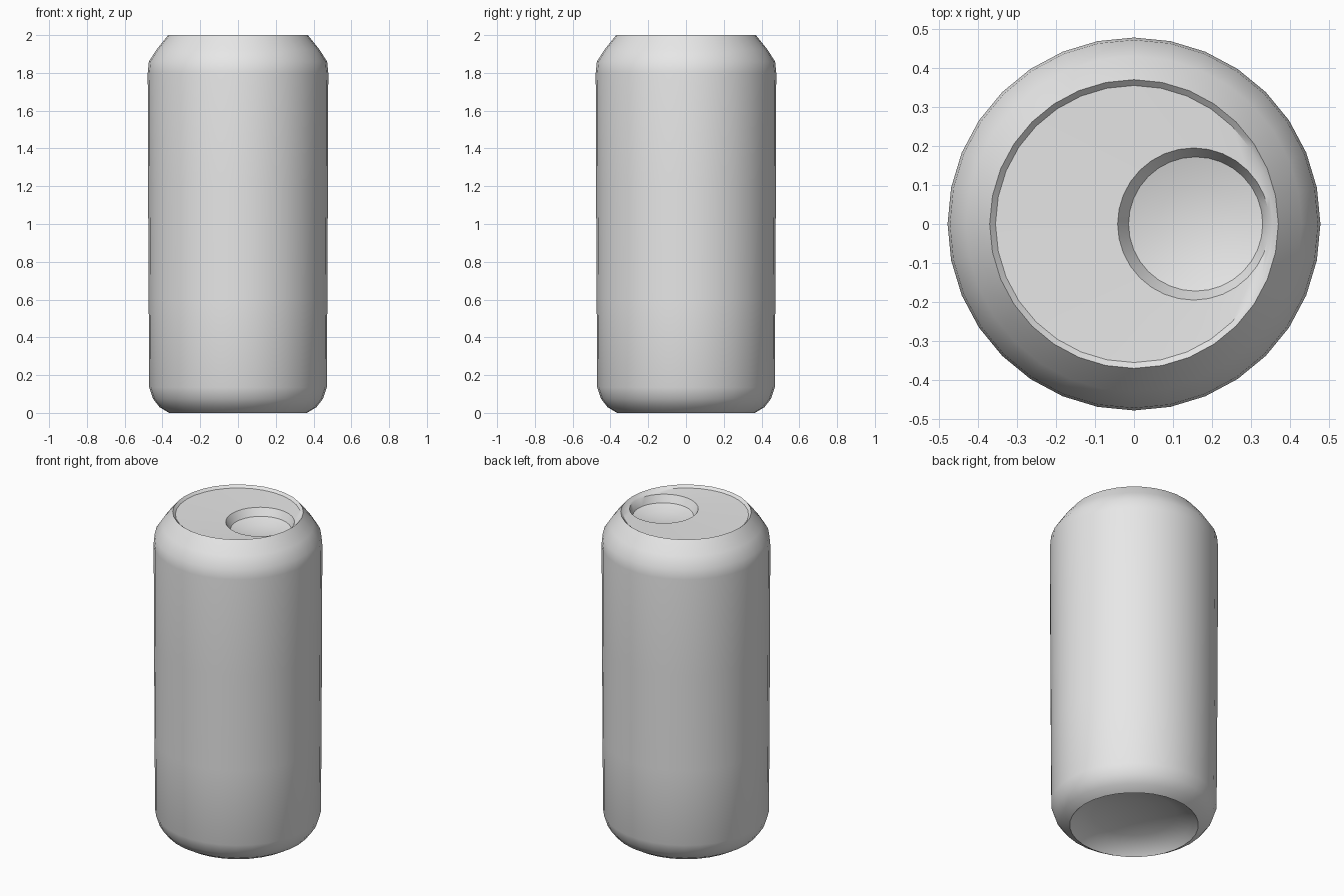
import bpy, bmesh, math

if "Cube" in bpy.data.objects:
    bpy.data.objects.remove(bpy.data.objects["Cube"])

SEGMENTS = 32

metal = bpy.data.materials.new("grey metal")
metal.diffuse_color = (0.8, 0.8, 0.8, 1)
metal.use_nodes = True
metal.node_tree.nodes["Principled BSDF"].inputs["Base Color"].default_value = metal.diffuse_color


def ring_surface(name, rings, cap=None, flip=False):
    """Bridge a stack of circles (centre x, radius, z); cap is a closing point (x, z)."""
    bm = bmesh.new()
    loops = []
    for cx, r, z in rings:
        loops.append([bm.verts.new((cx + r * math.cos(i * math.tau / SEGMENTS),
                                    r * math.sin(i * math.tau / SEGMENTS), z))
                      for i in range(SEGMENTS)])
    for a, b in zip(loops, loops[1:]):
        for i in range(SEGMENTS):
            j = (i + 1) % SEGMENTS
            bm.faces.new((a[i], a[j], b[j], b[i]))
    if cap:
        tip = bm.verts.new((cap[0], 0, cap[1]))
        last = loops[-1]
        for i in range(SEGMENTS):
            bm.faces.new((last[i], last[(i + 1) % SEGMENTS], tip))
    if flip:
        bmesh.ops.reverse_faces(bm, faces=bm.faces)
    mesh = bpy.data.meshes.new(name)
    bm.to_mesh(mesh)
    bm.free()
    mesh.materials.append(metal)
    obj = bpy.data.objects.new(name, mesh)
    bpy.context.collection.objects.link(obj)
    bpy.ops.object.select_all(action='DESELECT')
    obj.select_set(True)
    bpy.context.view_layer.objects.active = obj
    bpy.ops.object.shade_smooth_by_angle(angle=math.radians(35))
    return obj


# Side wall with rounded foot and tapered shoulder
ring_surface("can_body", [
    (0, 0.365, 0.0), (0, 0.415, 0.03), (0, 0.45, 0.075), (0, 0.47, 0.135),
    (0, 0.473, 0.6), (0, 0.476, 1.2), (0, 0.478, 1.80), (0, 0.472, 1.86),
    (0, 0.43, 1.925), (0, 0.37, 2.0)])

# Slightly sunken lid with an off-centre drinking hollow
ring_surface("can_lid", [
    (0, 0.37, 2.0), (0, 0.355, 1.985), (0.153, 0.195, 1.98),
    (0.158, 0.172, 1.935), (0.16, 0.10, 1.915)], cap=(0.16, 1.908))

# Domed hollow underneath
ring_surface("can_base", [
    (0, 0.365, 0.0), (0, 0.33, 0.035), (0, 0.24, 0.07), (0, 0.12, 0.092)],
    cap=(0, 0.10), flip=True)
